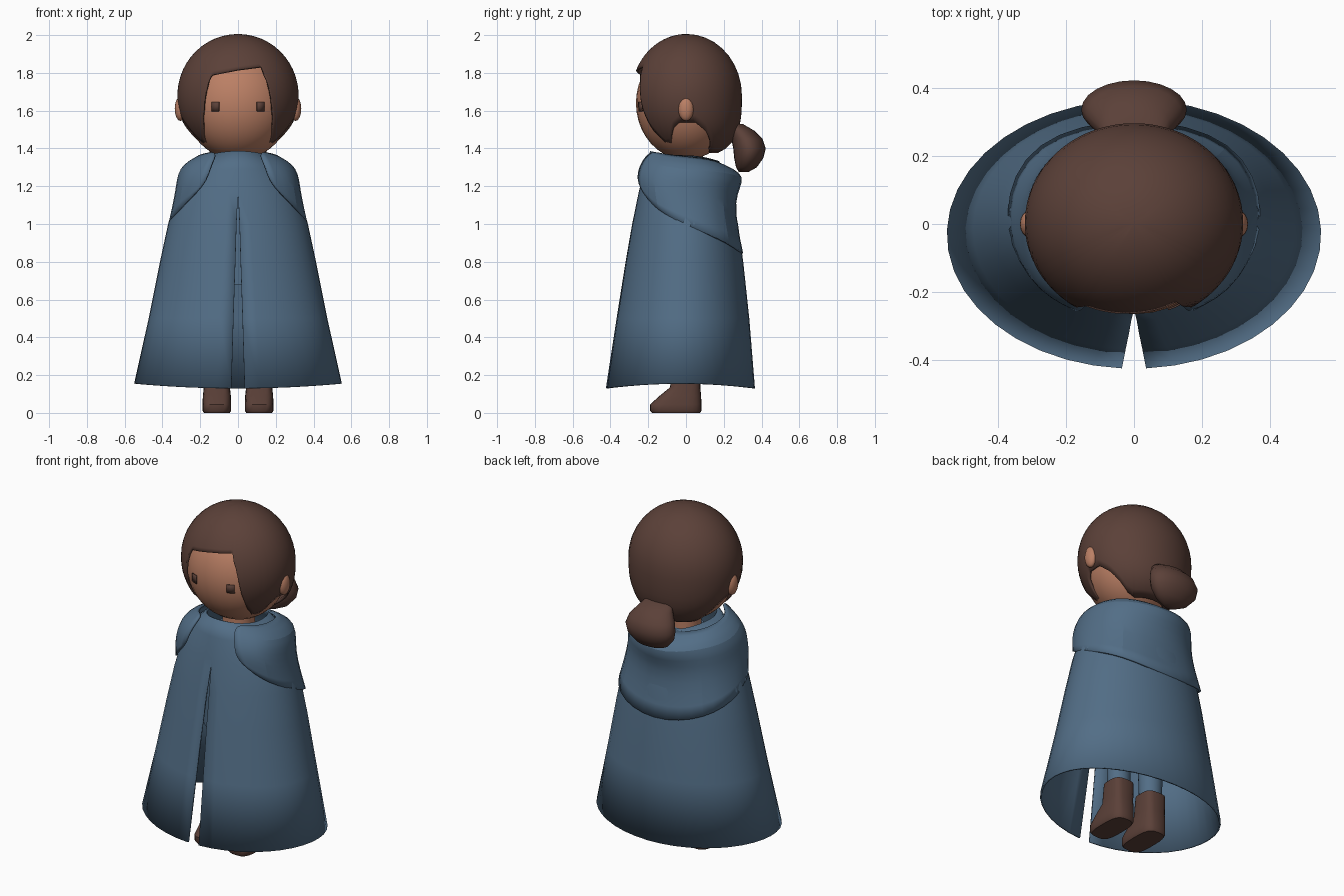
import bpy, bmesh, math
from math import sin, cos, pi, radians

if "Cube" in bpy.data.objects:
    bpy.data.objects.remove(bpy.data.objects["Cube"])


def material(name, rgb):
    m = bpy.data.materials.new(name)
    m.diffuse_color = (*rgb, 1)
    m.use_nodes = True
    m.node_tree.nodes["Principled BSDF"].inputs["Base Color"].default_value = m.diffuse_color
    return m


BLUE = material("slate blue cloth", (0.085, 0.155, 0.24))
BROWN = material("dark brown", (0.105, 0.052, 0.04))
SKIN = material("warm skin", (0.50, 0.215, 0.13))


def loft(name, rows, mat, closed=True, caps=False, thick=0, subdiv=0, angle=40):
    """Skin a mesh over rows of points."""
    bm = bmesh.new()
    vs = [[bm.verts.new(p) for p in r] for r in rows]
    n = len(rows[0])
    for a, b in zip(vs, vs[1:]):
        for i in range(n if closed else n - 1):
            j = (i + 1) % n
            bm.faces.new((a[i], a[j], b[j], b[i]))
    if caps:
        bm.faces.new(vs[0])
        bm.faces.new(vs[-1])
    bmesh.ops.remove_doubles(bm, verts=bm.verts, dist=0.0005)
    bmesh.ops.recalc_face_normals(bm, faces=bm.faces)
    me = bpy.data.meshes.new(name)
    bm.to_mesh(me)
    bm.free()
    ob = bpy.data.objects.new(name, me)
    bpy.context.collection.objects.link(ob)
    me.materials.append(mat)
    if subdiv:
        s = ob.modifiers.new("smooth", 'SUBSURF')
        s.levels = s.render_levels = subdiv
    if thick:
        s = ob.modifiers.new("thickness", 'SOLIDIFY')
        s.thickness, s.offset = thick, 0
    finish(ob, angle)
    return ob


def finish(ob, angle=40):
    bpy.ops.object.select_all(action='DESELECT')
    ob.select_set(True)
    bpy.context.view_layer.objects.active = ob
    bpy.ops.object.shade_smooth_by_angle(angle=radians(angle))


def ball(name, loc, scale, mat, seg=32, rings=20):
    bpy.ops.mesh.primitive_uv_sphere_add(segments=seg, ring_count=rings, location=loc)
    ob = bpy.context.object
    ob.name, ob.scale = name, scale
    ob.data.materials.append(mat)
    finish(ob)


def ring(z, rx, yf, yb, x0=0, power=2, n=24):
    """Horizontal rounded outline between front yf and back yb."""
    pts, yc = [], (yf + yb) / 2
    for i in range(n):
        a = 2 * pi * i / n
        s, c = sin(a), -cos(a)
        f = lambda v: math.copysign(abs(v) ** (2 / power), v)
        pts.append((x0 + rx * f(s), yc + (yb - yf) / 2 * f(c), z))
    return pts


# Cloak: z, half width, front, back, slit half gap, front drop, back drop
cloak = [(1.36, .16, -.185, .17, 0, -.025, .03),
         (1.29, .24, -.215, .2, 0, 0, 0),
         (1.17, .315, -.245, .235, 0, 0, 0),
         (1.0, .365, -.28, .27, .008, 0, 0),
         (.8, .408, -.315, .298, .014, 0, 0),
         (.5, .468, -.363, .33, .024, 0, 0),
         (.155, .545, -.42, .36, .035, .025, .025)]
rows = []
for z, rx, yf, yb, gap, df, db in cloak:
    a0, row = math.asin(gap / rx), []
    for i in range(41):
        a = a0 + (2 * pi - 2 * a0) * i / 40
        c = cos(a)
        row.append((rx * sin(a), (yf + yb) / 2 + (yf - yb) / 2 * c,
                    z - c * c * (df if c > 0 else db)))
    rows.append(row)
loft("cloak", rows, BLUE, closed=False, thick=.01)

# Lowered hood: half columns from front edge to centre back, neck to hem
hood = [[(.11, -.18, 1.385), (.13, -.225, 1.34), (.155, -.255, 1.27), (.18, -.25, 1.20)],
        [(.19, -.12, 1.365), (.27, -.16, 1.32), (.31, -.20, 1.22), (.32, -.16, 1.07)],
        [(.22, 0, 1.355), (.34, .01, 1.29), (.335, .02, 1.17), (.39, .03, .98)],
        [(.18, .14, 1.34), (.27, .23, 1.29), (.255, .20, 1.15), (.31, .25, .89)],
        [(0, .19, 1.31), (0, .38, 1.235), (0, .25, 1.14), (0, .32, .82)]]
cols = hood + [[(-x, y, z) for x, y, z in c] for c in hood[-2::-1]]
loft("hood", cols, BLUE, closed=False, thick=.012, subdiv=2, angle=50)

# Body under the cloak
loft("tunic", [ring(.68, .2, -.15, .14), ring(.9, .2, -.15, .14), ring(1.2, .19, -.14, .13),
               ring(1.3, .1, -.09, .09)], BLUE, caps=True)
loft("neck", [ring(1.26, .09, -.08, .09), ring(1.42, .09, -.08, .09)], SKIN, caps=True)
for s, side in ((-1, "left"), (1, "right")):
    x = .112 * s
    loft(side + "_leg", [ring(.2, .062, -.055, .065, x), ring(.72, .08, -.07, .08, x)],
         BLUE, caps=True)
    boot = [(0, .068, -.18, .075), (.012, .076, -.19, .082), (.045, .076, -.19, .082),
            (.09, .074, -.14, .08), (.135, .069, -.085, .076), (.25, .07, -.068, .076)]
    loft(side + "_boot", [ring(*r, x0=x, power=3.2) for r in boot], BROWN, caps=True)

# Head and ears
HZ, HR = 1.64, (.285, .265, .30)
ball("head", (0, 0, HZ), HR, SKIN)
for s, side in ((-1, "left"), (1, "right")):
    ball(side + "_ear", (.305 * s, 0, 1.61), (.03, .041, .064), SKIN, 16, 12)
    # Eye patch lying on the face
    rows = []
    for z in (1.597, 1.622, 1.647):
        row = []
        for dx in (-.02, 0, .02):
            x = .12 * s + dx
            y = -HR[1] * math.sqrt(1 - (x / HR[0]) ** 2 - ((z - HZ) / HR[2]) ** 2) - .003
            row.append((x, y, z))
        rows.append(row)
    loft(side + "_eye", rows, BROWN, closed=False, thick=.005)

# Hair cap: lower edge height by angle away from the front
EDGE = [(0, 1.815), (26, 1.81), (30, 1.755), (36, 1.6), (43, 1.5), (56, 1.42), (64, 1.425),
        (74, 1.51), (82, 1.54), (100, 1.54), (114, 1.49), (132, 1.395), (142, 1.38), (180, 1.38)]


def edge(deg):
    a = abs(deg)
    for (a0, z0), (a1, z1) in zip(EDGE, EDGE[1:]):
        if a <= a1:
            z = z0 + (z1 - z0) * (a - a0) / (a1 - a0)
            return z + .0008 * deg if a < 28 else z


rows = []
for k in range(17):
    row = []
    for deg in range(-180, 180, 2):
        a = radians(deg)
        low = math.acos((edge(deg) - 1.68) / .32)
        d = cos(low * k / 16)
        p = 2 + max(0, -cos(a)) if d < 0 else 2     # fuller at the nape
        r = max(0, 1 - abs(d) ** p) ** (1 / p)
        row.append((.315 * r * sin(a), .003 - .287 * r * cos(a), 1.68 + .32 * d))
    rows.append(row)
loft("hair", rows, BROWN, thick=.012, angle=50)

# Hair bun at the nape
bun = [(1.275, .04, .28, .33), (1.30, .10, .265, .375), (1.35, .145, .255, .41),
       (1.40, .155, .25, .422), (1.45, .14, .24, .405), (1.495, .105, .22, .36),
       (1.53, .08, .2, .30)]
loft("hair_bun", [ring(*r) for r in bun], BROWN, caps=True, angle=60)
